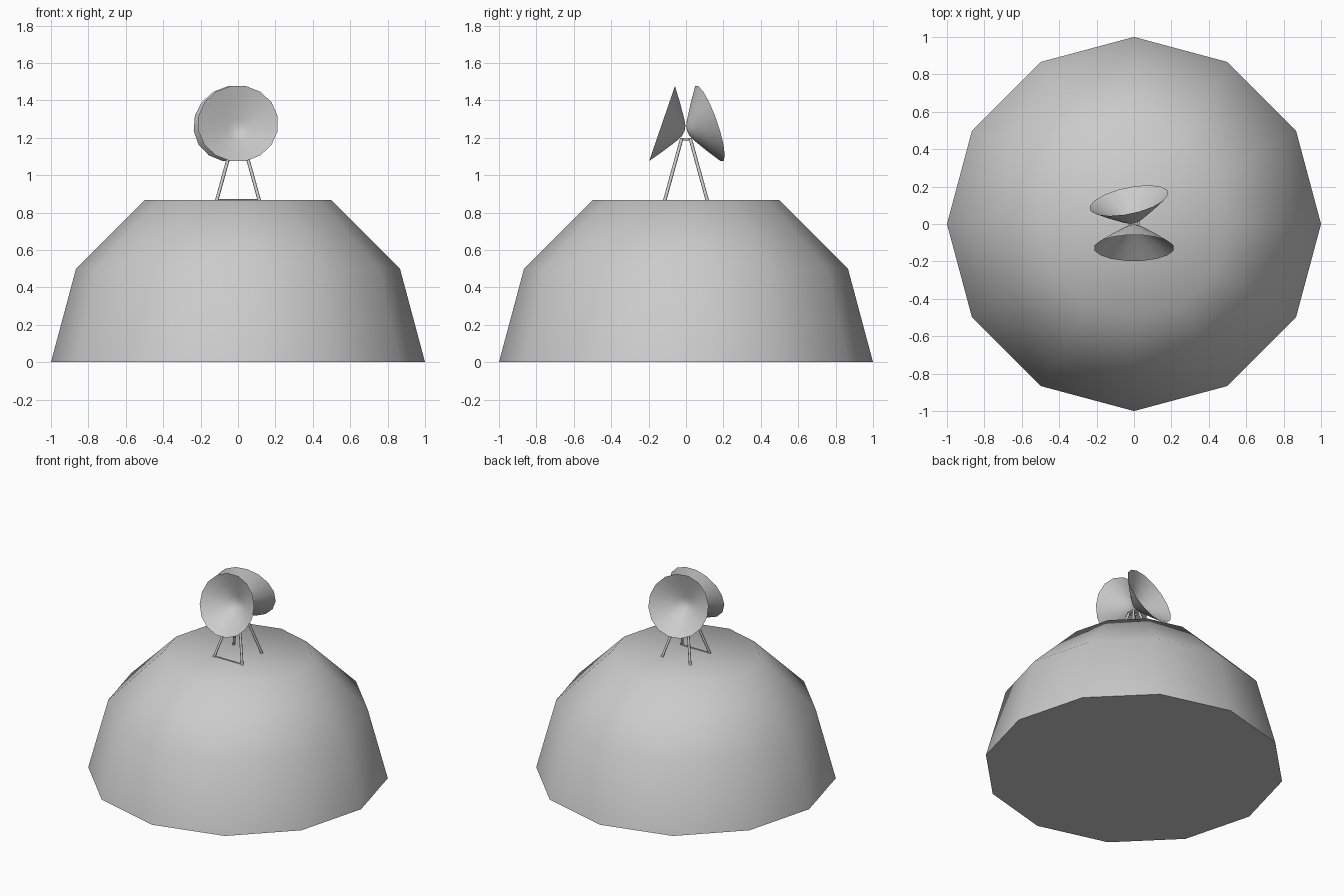
import bpy, bmesh
from math import pi, sin, cos, radians
from mathutils import Vector, Matrix

if "Cube" in bpy.data.objects:
    bpy.data.objects.remove(bpy.data.objects["Cube"])


def finish(bm, name, angle):
    bmesh.ops.remove_doubles(bm, verts=bm.verts, dist=1e-5)
    bmesh.ops.recalc_face_normals(bm, faces=bm.faces)
    me = bpy.data.meshes.new(name)
    bm.to_mesh(me)
    bm.free()
    ob = bpy.data.objects.new(name, me)
    bpy.context.collection.objects.link(ob)
    bpy.ops.object.select_all(action='DESELECT')
    bpy.context.view_layer.objects.active = ob
    ob.select_set(True)
    bpy.ops.object.shade_smooth_by_angle(angle=radians(angle))
    return ob


def lathe(profile, sides, offset=0.0):
    """Stack of rings (radius, z) around z; returns bmesh and rings."""
    bm = bmesh.new()
    rings = [[bm.verts.new((r * cos(offset + 2 * pi * i / sides),
                            r * sin(offset + 2 * pi * i / sides), z))
              for i in range(sides)] for r, z in profile]
    for a, b in zip(rings, rings[1:]):
        for i in range(sides):
            j = (i + 1) % sides
            bm.faces.new((a[i], a[j], b[j], b[i]))
    return bm, rings


# dome: lower part of a 12-sided hemisphere, closed top and bottom
bm, rings = lathe([(cos(radians(a)), sin(radians(a))) for a in (0, 30, 60)], 12)
bm.faces.new(rings[0])
bm.faces.new(rings[-1])
finish(bm, "dome", 60)


# dishes: open shallow cones tilted upwards, z axis of the lathe is the aim
def dish(name, aim_yaw):
    bm, rings = lathe([(0.216, 0), (0.14, -0.054), (0.062, -0.105), (0.03, -0.122)],
                      16, pi / 16)
    tip = bm.verts.new((0, 0, -0.127))
    last = rings[-1]
    for i in range(16):
        bm.faces.new((last[i], last[(i + 1) % 16], tip))
    m = (Matrix.Rotation(aim_yaw, 4, 'Z') @ Matrix.Translation((0, -0.128, 1.276))
         @ Matrix.Rotation(radians(71), 4, 'X'))
    bm.transform(m)
    finish(bm, name, 60)


dish("front_dish", 0)
dish("back_dish", radians(192))


# mast: four splayed legs with a small top frame and a foot bar
def rod(name, a, b, r):
    a, b = Vector(a), Vector(b)
    d = b - a
    bm = bmesh.new()
    bmesh.ops.create_cone(bm, cap_ends=True, segments=8, radius1=r, radius2=r,
                          depth=d.length)
    bm.transform(Matrix.Translation((a + b) / 2)
                 @ d.to_track_quat('Z', 'Y').to_matrix().to_4x4())
    finish(bm, name, 50)


corners = [(-1, -1), (1, -1), (1, 1), (-1, 1)]
for k, (x, y) in enumerate(corners):
    x2, y2 = corners[(k + 1) % 4]
    rod("mast_leg", (x * 0.115, y * 0.115, 0.86), (x * 0.023, y * 0.023, 1.195), 0.009)
    rod("mast_top_bar", (x * 0.023, y * 0.023, 1.192),
        (x2 * 0.023, y2 * 0.023, 1.192), 0.007)
rod("foot_bar", (-0.11, -0.11, 0.868), (0.11, -0.11, 0.868), 0.004)
